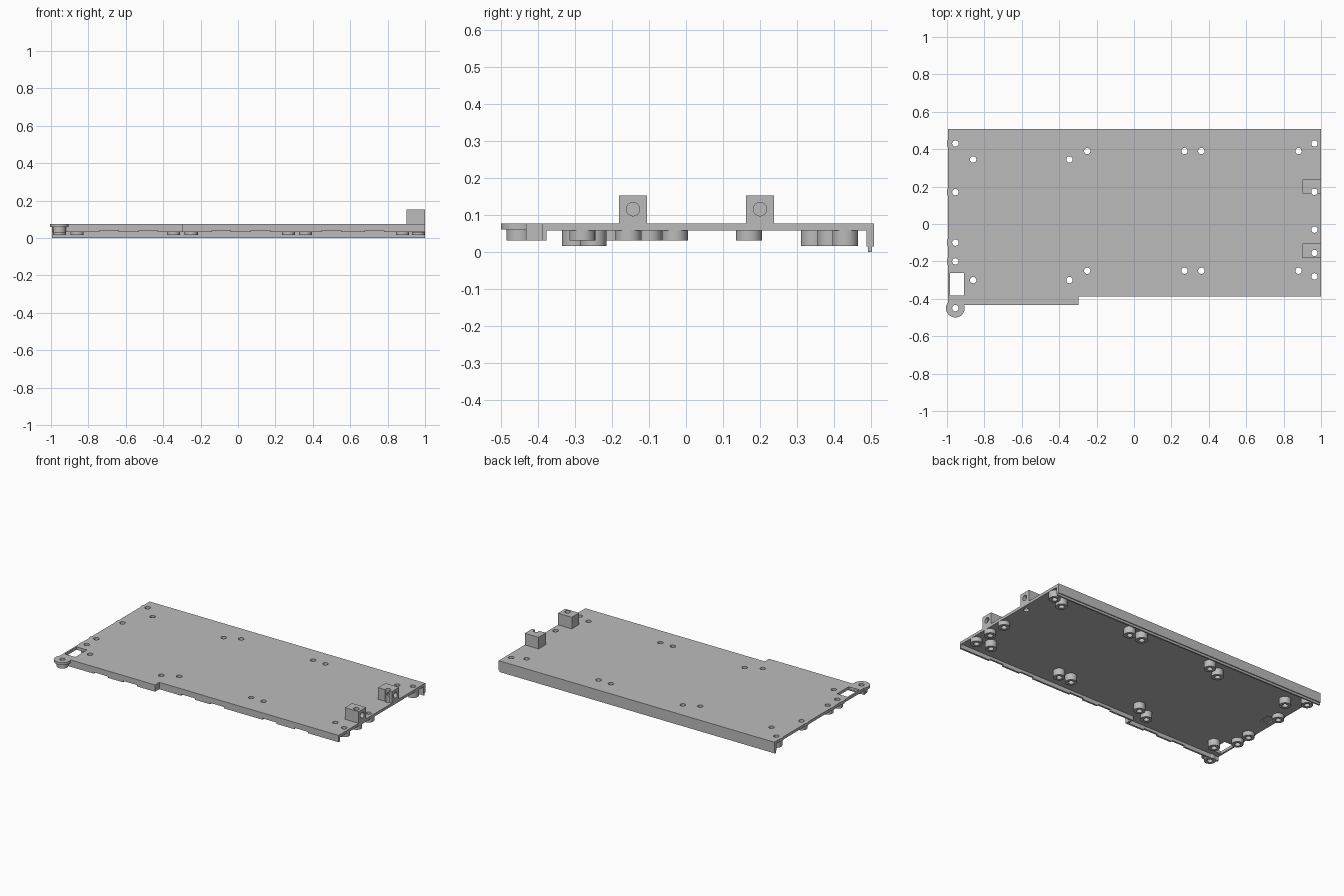
import bpy, bmesh, math
from mathutils import Matrix, Vector

if "Cube" in bpy.data.objects:
    bpy.data.objects.remove(bpy.data.objects["Cube"])

grey = bpy.data.materials.new("plain_grey")
grey.use_nodes = True
grey.diffuse_color = (0.5, 0.5, 0.5, 1)
grey.node_tree.nodes["Principled BSDF"].inputs["Base Color"].default_value = (0.5, 0.5, 0.5, 1)

TOP, UNDER, BOSS_R, HOLE_R = 0.076, 0.058, 0.035, 0.017


def finish(name, bm):
    bmesh.ops.recalc_face_normals(bm, faces=bm.faces)
    me = bpy.data.meshes.new(name)
    bm.to_mesh(me)
    bm.free()
    me.materials.append(grey)
    ob = bpy.data.objects.new(name, me)
    bpy.context.collection.objects.link(ob)
    return ob


def extrude(name, pts, z0, z1):
    bm = bmesh.new()
    face = bm.faces.new([bm.verts.new((x, y, z0)) for x, y in pts])
    out = bmesh.ops.extrude_face_region(bm, geom=[face])
    moved = [v for v in out["geom"] if isinstance(v, bmesh.types.BMVert)]
    bmesh.ops.translate(bm, verts=moved, vec=(0, 0, z1 - z0))
    return finish(name, bm)


def box(name, x, y, z):
    return extrude(name, [(x[0], y[0]), (x[1], y[0]), (x[1], y[1]), (x[0], y[1])], *z)


def cylinder(name, c, r, z0, z1, axis="Z"):
    bm = bmesh.new()
    m = Matrix.Translation(Vector((c[0], c[1], (z0 + z1) / 2)))
    bmesh.ops.create_cone(bm, cap_ends=True, segments=32, radius1=r, radius2=r,
                          depth=z1 - z0, matrix=m)
    return finish(name, bm)


def boolean(ob, other, op):
    mod = ob.modifiers.new(op.title(), "BOOLEAN")
    mod.operation, mod.solver, mod.object = op, "EXACT", other
    bpy.context.view_layer.objects.active = ob
    bpy.ops.object.modifier_apply(modifier=mod.name)
    bpy.data.objects.remove(other)


# Screw positions: tall bosses inside the plate, short ones on the end edges
tall = [(x, y) for x in (-0.25, 0.27, 0.36, 0.88) for y in (0.39, -0.25)]
tall += [(x, y) for x in (-0.86, -0.345) for y in (0.345, -0.30)]
tall += [(-0.955, 0.43), (0.965, 0.43)]
left_edge = [(-0.955, y) for y in (0.17, -0.10, -0.20)]
tab = (-0.955, -0.45)
right_edge = [(0.965, y) for y in (-0.03, -0.155, -0.28)]
short = left_edge + right_edge + [tab, (0.965, 0.17)]
short.pop()
holes = tall + short + [(0.965, 0.172)]

# Stepped plate with a rounded mounting tab and edge swellings
plate = extrude("plate", [(-0.995, 0.508), (1, 0.508), (1, -0.388), (-0.298, -0.388),
                          (-0.298, -0.432), (-0.995, -0.432)], UNDER, TOP)
boolean(plate, cylinder("tab_round", tab, 0.05, 0.06, TOP), "UNION")
for p in left_edge + [(-0.955, 0.43)]:
    boolean(plate, cylinder("edge_round", p, 0.045, UNDER, TOP), "UNION")

# Window and shallow underside pocket
boolean(plate, box("window", (-0.985, -0.91), (-0.383, -0.262), (0, 0.2)), "DIFFERENCE")
boolean(plate, box("pocket", (-0.97, -0.91), (0.06, 0.13), (0, 0.066)), "DIFFERENCE")
for p in holes:
    boolean(plate, cylinder("drill", p, HOLE_R, 0, 0.2), "DIFFERENCE")

# Hollow screw bosses
for kind, spots, z in (("tall_boss", tall, 0.015), ("short_boss", short, 0.03)):
    for p in spots:
        boss = cylinder(kind, p, BOSS_R, z, 0.06)
        boolean(boss, cylinder("drill", p, HOLE_R, -0.1, 0.2), "DIFFERENCE")
        boss.data.materials.clear()
        boss.data.materials.append(grey)
        bpy.ops.object.select_all(action="DESELECT")
        boss.select_set(True)
        bpy.context.view_layer.objects.active = boss
        bpy.ops.object.shade_smooth_by_angle(angle=math.radians(35))

# Back flange with a thin lower lip
box("back_flange", (-0.995, 1), (0.487, 0.508), (0.014, UNDER))
box("back_lip", (-0.995, 1), (0.492, 0.502), (0, 0.014))

# Front skirts with shallow notches along their lower edge
notches = (-0.69, -0.48, -0.09, 0.12, 0.5, 0.73)
for name, x, y in (("front_skirt_right", (-0.995, -0.298), -0.432),
                   ("front_skirt_left", (-0.298, 1), -0.388)):
    skirt = box(name, x, (y, y + 0.012), (0.031, UNDER))
    for n in notches:
        if x[0] < n < x[1]:
            cut = box("notch", (n - 0.05, n + 0.05), (-0.6, -0.3), (0, 0.04))
            boolean(skirt, cut, "DIFFERENCE")
box("skirt_step", (-0.31, -0.298), (-0.432, -0.376), (0.031, UNDER))

# Raised end blocks, bored from the end and drilled from above
for name, y in (("front_block", -0.143), ("back_block", 0.2)):
    block = box(name, (0.9, 1), (y - 0.038, y + 0.038), (TOP, 0.152))
    bore = cylinder("bore", (0, 0), 0.018, -0.06, 0.06)
    bore.data.transform(Matrix.Translation((1, y, 0.115)) @ Matrix.Rotation(math.pi / 2, 4, "Y"))
    boolean(block, bore, "DIFFERENCE")
    for p in ((0.965, -0.155), (0.965, 0.172)):
        if abs(p[1] - y) < 0.05:
            boolean(block, cylinder("drill", p, HOLE_R, 0, 0.3), "DIFFERENCE")
